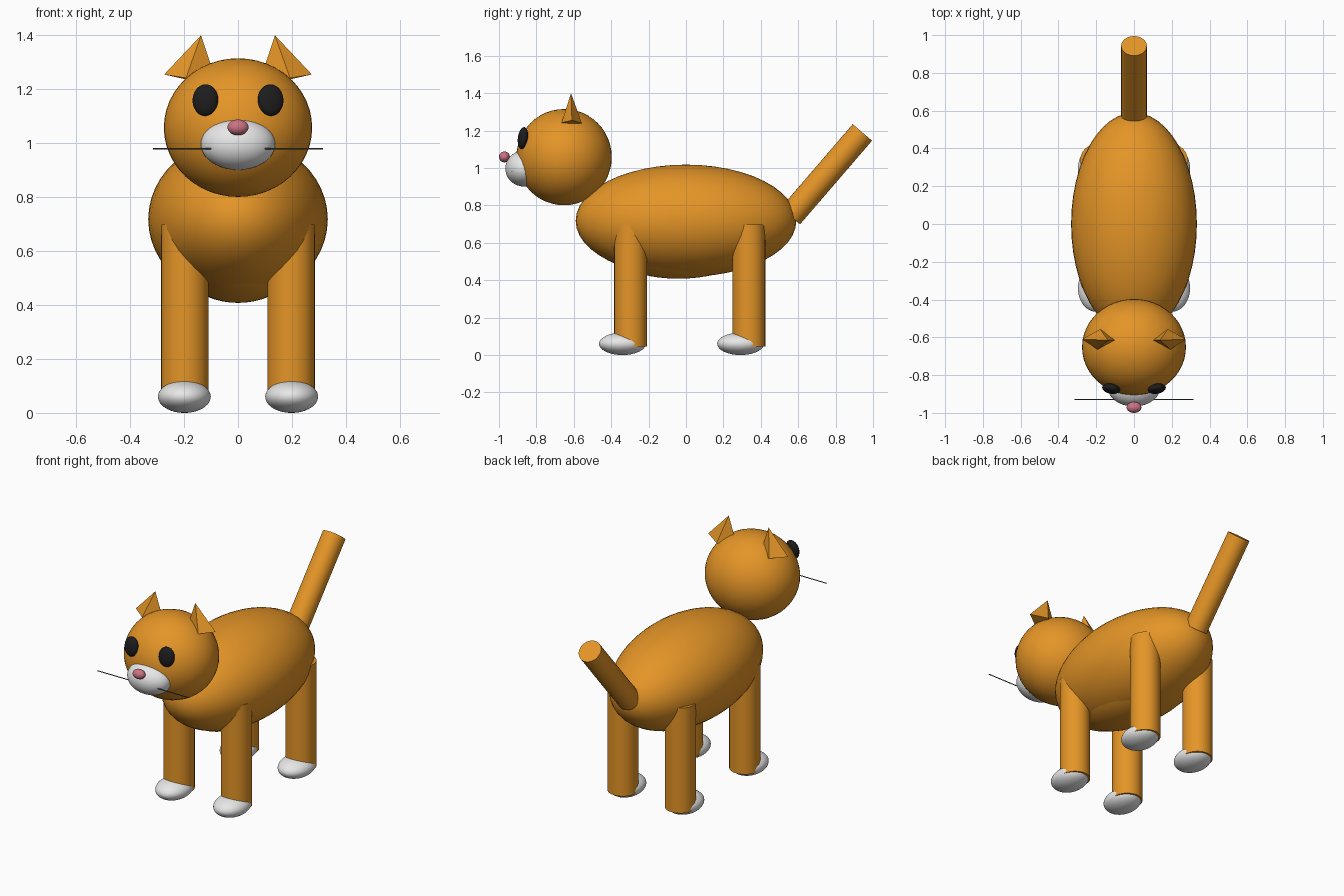
import bpy, bmesh, math
from mathutils import Vector

cube = bpy.data.objects.get("Cube")
if cube:
    bpy.data.objects.remove(cube, do_unlink=True)


def material(name, rgb):
    m = bpy.data.materials.new(name)
    m.use_nodes = True
    m.diffuse_color = (*rgb, 1)
    m.node_tree.nodes["Principled BSDF"].inputs["Base Color"].default_value = (*rgb, 1)
    return m


ORANGE = material("orange fur", (0.78, 0.30, 0.02))
WHITE = material("white fur", (0.8, 0.8, 0.8))
BLACK = material("eye black", (0.012, 0.012, 0.012))
PINK = material("nose pink", (0.6, 0.17, 0.23))
GREY = material("whisker grey", (0.1, 0.1, 0.1))


def finish(name, mat):
    ob = bpy.context.object
    ob.name = ob.data.name = name
    ob.data.materials.append(mat)
    bpy.ops.object.shade_smooth_by_angle(angle=math.radians(40))
    return ob


def ellipsoid(name, centre, radii, mat, rot=(0, 0, 0)):
    bpy.ops.mesh.primitive_uv_sphere_add(segments=48, ring_count=24, location=centre, rotation=rot)
    bpy.context.object.scale = radii
    return finish(name, mat)


def rod(name, start, end, radius, mat, sides=32):
    a, b = Vector(start), Vector(end)
    bpy.ops.mesh.primitive_cylinder_add(
        vertices=sides, radius=radius, depth=(b - a).length, location=(a + b) / 2,
        rotation=(b - a).to_track_quat("Z", "Y").to_euler())
    return finish(name, mat)


def ear(name, s):
    # four-sided pyramid leaning towards the middle of the head
    bm = bmesh.new()
    base = [(0.274, -0.61, 1.255), (0.193, -0.665, 1.242),
            (0.074, -0.615, 1.21), (0.18, -0.557, 1.24)]
    ring = [bm.verts.new((s * x, y, z)) for x, y, z in base]
    tip = bm.verts.new((s * 0.137, -0.615, 1.40))
    bm.faces.new(ring)
    for i in range(4):
        bm.faces.new((ring[i], ring[(i + 1) % 4], tip))
    bmesh.ops.recalc_face_normals(bm, faces=bm.faces)
    mesh = bpy.data.meshes.new(name)
    bm.to_mesh(mesh)
    bm.free()
    mesh.materials.append(ORANGE)
    bpy.context.collection.objects.link(bpy.data.objects.new(name, mesh))


# Body, belly and tail
ellipsoid("body", (0, 0, 0.718), (0.333, 0.59, 0.3), ORANGE)
ellipsoid("belly", (0, -0.04, 0.59), (0.235, 0.4, 0.182), ORANGE)
rod("tail", (0, 0.558, 0.743), (0, 0.943, 1.19), 0.068, ORANGE)

# Head, muzzle and nose
ellipsoid("head", (0, -0.652, 1.058), (0.275, 0.255, 0.257), ORANGE)
ellipsoid("muzzle", (0, -0.866, 0.997), (0.138, 0.1, 0.096), WHITE)
ellipsoid("nose", (0, -0.971, 1.059), (0.039, 0.029, 0.029), PINK)

for side, s in (("left", 1), ("right", -1)):
    # Face details
    ear(side + "_ear", s)
    ellipsoid(side + "_eye", (s * 0.121, -0.872, 1.16), (0.048, 0.026, 0.059), BLACK,
              (math.radians(-8), 0, math.radians(s * 10)))
    rod(side + "_whisker", (s * 0.08, -0.93, 0.98), (s * 0.315, -0.93, 0.98), 0.0028, GREY, 8)
    # Legs and paws
    for end, y in (("front", -0.296), ("back", 0.336)):
        rod(f"{end}_{side}_leg", (s * 0.197, y, 0.045), (s * 0.197, y, 0.698), 0.088, ORANGE)
        ellipsoid(f"{end}_{side}_paw", (s * 0.199, y - 0.044, 0.06), (0.098, 0.125, 0.06), WHITE)
